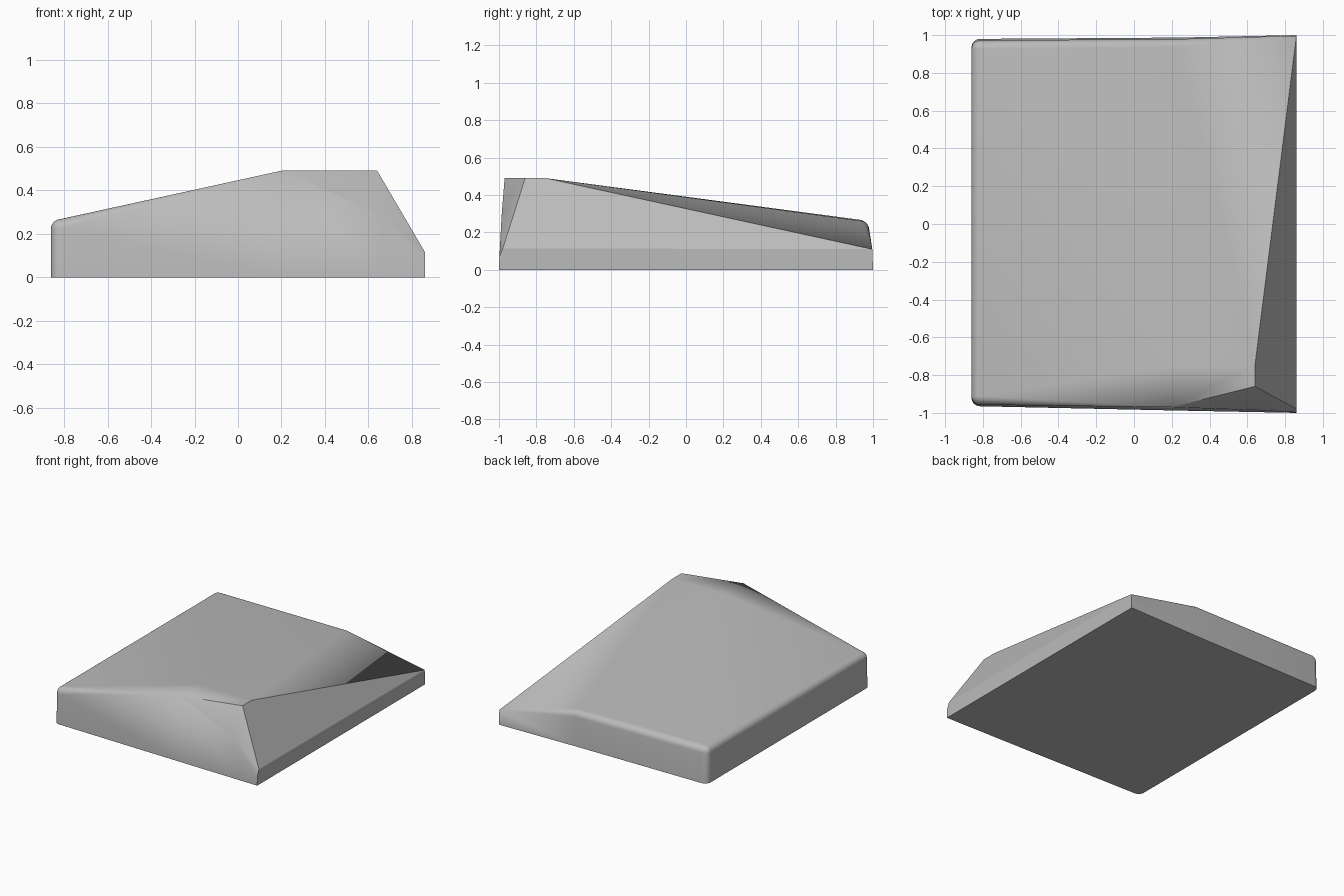
import bpy, bmesh, math
from mathutils import Vector

if "Cube" in bpy.data.objects:
    bpy.data.objects.remove(bpy.data.objects["Cube"], do_unlink=True)

# Plain grey material
grey = bpy.data.materials.new("plain_grey")
grey.use_nodes = True
colour = (0.5, 0.5, 0.5, 1)
grey.diffuse_color = colour
grey.node_tree.nodes["Principled BSDF"].inputs["Base Color"].default_value = colour

R = 0.045      # rounding of the low rim and of its two upright corners
STEPS = 6
bm = bmesh.new()


def column(x, y, height, radius=0.0, inward=(0, 0)):
    """Upright strip of the wall, slightly drafted, with a rounded top."""
    points = [(0.0, 0.0)]
    for i in range(STEPS + 1):
        a = math.pi / 2 * i / STEPS
        points.append((height - radius + radius * math.sin(a),
                       radius * (1 - math.cos(a))))
    strip = []
    for z, inset in points:
        p = Vector((x + inward[0] * inset, y + inward[1] * inset, z))
        p.y -= math.copysign(0.035 * z, y)
        strip.append(bm.verts.new(p))
    return strip


def corner(cx, cy, start, height):
    """Quarter round of columns about a corner centre."""
    strips = []
    for i in range(STEPS + 1):
        a = start - math.pi / 2 * i / STEPS
        c, s = math.cos(a), math.sin(a)
        strips.append(column(cx + R * c, cy + R * s, height, R, (-c, -s)))
    return strips


# Outer wall, clockwise from above, starting at the front left corner
low = 0.268
front_corner = corner(-0.86 + R, -0.965 + R, math.radians(270), low)
back_corner = corner(-0.86 + R, 0.98 - R, math.radians(180), low)
back_mid = column(0.24, 0.987, 0.262, R, (0, -1))
back_end = column(0.86, 1.0, 0.11)
right_front = column(0.86, -0.983, 0.115)
front_end = column(0.86, -1.0, 0.07)
front_bend = column(0.66, -0.996, 0.29)
front_peak = column(0.2, -0.987, 0.49)
wall = front_corner + back_corner + [back_mid, back_end, right_front,
                                     front_end, front_bend, front_peak]
for i, strip in enumerate(wall):
    after = wall[(i + 1) % len(wall)]
    for j in range(STEPS + 1):
        bm.faces.new((strip[j], after[j], after[j + 1], strip[j + 1]))
bm.faces.new([strip[0] for strip in wall])

# Flat peak and the slopes running down from it
side_front = bm.verts.new((0.64, -0.86, 0.49))
side_back = bm.verts.new((0.64, -0.75, 0.49))
hip = bm.verts.new((0.2, -0.75, 0.49))
fl, bl = front_corner[-1][-1], back_corner[0][-1]
mid, end = back_mid[-1], back_end[-1]
peak, bend = front_peak[-1], front_bend[-1]
tip, rf = front_end[-1], right_front[-1]
for face in ((peak, side_front, side_back, hip),
             (peak, hip, fl), (hip, bl, fl),
             (hip, mid, bl), (hip, side_back, mid), (side_back, end, mid),
             (side_front, rf, end, side_back),
             (peak, bend, side_front), (bend, rf, side_front),
             (bend, tip, rf)):
    bm.faces.new(face)

bmesh.ops.remove_doubles(bm, verts=bm.verts, dist=0.0005)
bmesh.ops.dissolve_degenerate(bm, edges=bm.edges, dist=0.0002)
bmesh.ops.recalc_face_normals(bm, faces=bm.faces)

mesh = bpy.data.meshes.new("sloped_cap")
bm.to_mesh(mesh)
bm.free()
mesh.materials.append(grey)
cap = bpy.data.objects.new("sloped_cap", mesh)
bpy.context.collection.objects.link(cap)
for other in bpy.context.selected_objects:
    other.select_set(False)
cap.select_set(True)
bpy.context.view_layer.objects.active = cap
bpy.ops.object.shade_smooth_by_angle(angle=math.radians(30))
